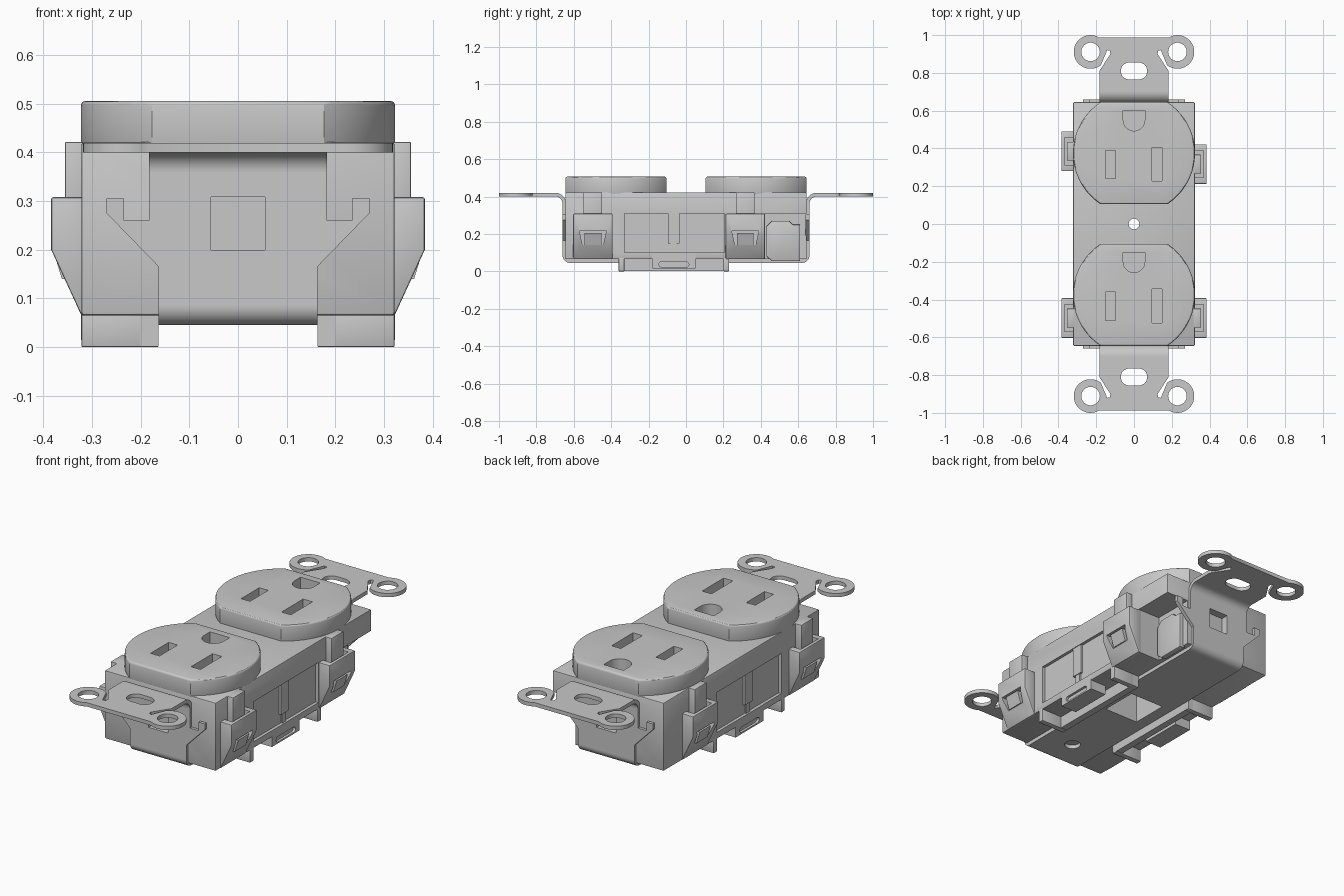
import bpy, bmesh, math
from mathutils import Vector

cube = bpy.data.objects.get("Cube")
if cube:
    bpy.data.objects.remove(cube, do_unlink=True)

grey = bpy.data.materials.new("light grey")
grey.use_nodes = True
grey.diffuse_color = (0.58, 0.58, 0.58, 1)
grey.node_tree.nodes["Principled BSDF"].inputs["Base Color"].default_value = (0.58, 0.58, 0.58, 1)

# Map a profile point and a depth to space, by extrusion axis
PLACE = {"x": lambda u, v, w: (w, u, v),
         "y": lambda u, v, w: (u, w, v),
         "z": lambda u, v, w: (u, v, w)}


def prism(name, pts, axis, lo, hi):
    bm = bmesh.new()
    face = bm.faces.new([bm.verts.new(PLACE[axis](u, v, lo)) for u, v in pts])
    moved = bmesh.ops.extrude_face_region(bm, geom=[face])["geom"]
    shift = Vector(PLACE[axis](0, 0, hi - lo))
    bmesh.ops.translate(bm, vec=shift, verts=[g for g in moved if isinstance(g, bmesh.types.BMVert)])
    bmesh.ops.recalc_face_normals(bm, faces=bm.faces)
    mesh = bpy.data.meshes.new(name)
    bm.to_mesh(mesh)
    bm.free()
    mesh.materials.append(grey)
    obj = bpy.data.objects.new(name, mesh)
    bpy.context.collection.objects.link(obj)
    return obj


def box(name, x, y, z):
    return prism(name, [(x[0], y[0]), (x[1], y[0]), (x[1], y[1]), (x[0], y[1])], "z", *z)


def span(s, a, b):
    return tuple(sorted((s * a, s * b)))


def arc(cx, cy, r, a, b, n=16):
    steps = [math.radians(a + (b - a) * i / n) for i in range(n + 1)]
    return [(cx + r * math.cos(t), cy + r * math.sin(t)) for t in steps]


def circle(cx, cy, r, n=32):
    return arc(cx, cy, r, 0, 360 - 360 / n, n - 1)


def pill(cx, cy, half, r):
    return arc(cx + half - r, cy, r, -90, 90) + arc(cx - half + r, cy, r, 90, 270)


def bake(obj):
    mesh = bpy.data.meshes.new_from_object(obj.evaluated_get(bpy.context.evaluated_depsgraph_get()))
    obj.modifiers.clear()
    obj.data = mesh


def cut(obj, cutters):
    for c in cutters:
        mod = obj.modifiers.new("cut", "BOOLEAN")
        mod.operation, mod.solver, mod.object = "DIFFERENCE", "EXACT", c
    bake(obj)
    for c in cutters:
        bpy.data.objects.remove(c, do_unlink=True)


def bevel(obj, width, segments=2):
    mod = obj.modifiers.new("bevel", "BEVEL")
    mod.width, mod.segments, mod.limit_method = width, segments, "ANGLE"
    mod.angle_limit = math.radians(40)
    bake(obj)


# Body block with centre hole, underside pocket, side panels and open terminal corner
body = box("body", (-0.322, 0.322), (-0.645, 0.645), (0.065, 0.422))
bevel(body, 0.006)
cutters = [prism("hole", circle(0, 0, 0.028), "z", -0.1, 0.6),
           box("pocket", (-0.1, 0.1), (-0.1, 0.1), (0, 0.2)),
           box("terminal_corner", (0.19, 0.4), (0.42, 0.7), (0, 0.31))]
for s in (-1, 1):
    cutters += [box("panel", span(s, 0.306, 0.4), (-0.33, 0.205), (0.1, 0.31)),
                box("end_window", (-0.056, 0.056), span(s, 0.62, 0.7), (0.2, 0.308))]
cut(body, cutters)

# Ribs on the side panels
for label, s in (("left", 1), ("right", -1)):
    box(label + "_panel_rib", span(s, 0.29, 0.318), (-0.097, -0.035), (0.15, 0.312))
    box(label + "_panel_rib_foot", span(s, 0.29, 0.314), (-0.082, -0.05), (0.09, 0.16))

# Terminal plate with clipped corners in the open corner
plate = prism("terminal_plate", [(0.43, 0.08), (0.46, 0.055), (0.61, 0.055), (0.61, 0.25), (0.57, 0.25),
                                 (0.55, 0.27), (0.46, 0.27), (0.43, 0.24)], "x", 0.18, 0.21)
bevel(plate, 0.004)

# Outlet faces with blade slots and ground holes
for label, cy in (("rear", 0.375), ("front", -0.375)):
    lim = math.degrees(math.asin(0.27 / 0.323))
    outline = arc(0, cy, 0.323, -lim, lim, 32) + arc(0, cy, 0.323, 180 - lim, 180 + lim, 32)
    face = prism(label + "_outlet_face", outline, "z", 0.41, 0.506)
    bevel(face, 0.01, 3)
    ground = [(0.057, cy + 0.225), (-0.057, cy + 0.225)] + arc(0, cy + 0.175, 0.057, 180, 360)
    cut(face, [box("slot", (-0.15, -0.098), (cy - 0.135, cy + 0.015), (0.43, 0.6)),
               box("slot", (0.094, 0.148), (cy - 0.148, cy + 0.03), (0.43, 0.6)),
               prism("ground", ground, "z", 0.43, 0.6)])

# Mounting strap: ears, bends, hooked end plates and underside run
half_ear = ([(0.183, 0.7), (0.183, 0.81), (0.125, 0.9), (0.127, 0.917), (0.142, 0.92)]
            + arc(0.23, 0.911, 0.089, 232, 480, 32))
half_end = [(0.163, 0.085), (0.163, 0.165), (0.27, 0.275), (0.27, 0.305), (0.234, 0.305),
            (0.234, 0.26), (0.183, 0.26), (0.183, 0.36)]
for label, s in (("rear", 1), ("front", -1)):
    def mirrored(half, k=1):
        return [(x, k * y) for x, y in half] + [(-x, k * y) for x, y in reversed(half)]

    ear = prism(label + "_strap_ear", mirrored(half_ear, s), "z", 0.4, 0.42)
    cut(ear, [prism("screw_slot", pill(0, s * 0.81, 0.07, 0.045), "z", 0.3, 0.5)]
        + [prism("ear_hole", circle(x, s * 0.911, 0.049), "z", 0.3, 0.5) for x in (-0.23, 0.23)])
    bend = arc(0.7, 0.36, 0.06, 180, 90) + arc(0.7, 0.36, 0.04, 90, 180)
    prism(label + "_strap_bend", [(s * y, z) for y, z in bend], "x", -0.183, 0.183)
    end = prism(label + "_strap_end", mirrored(half_end), "y", s * 0.64, s * 0.66)
    cut(end, [box("window", (-0.056, 0.056), span(s, 0.6, 0.7), (0.2, 0.308))])
    curl = arc(0.62, 0.085, 0.04, 0, -90) + arc(0.62, 0.085, 0.02, -90, 0)
    prism(label + "_strap_curl", [(s * y, z) for y, z in curl], "x", -0.163, 0.163)

base = box("strap_base", (-0.163, 0.163), (-0.62, 0.62), (0.045, 0.066))
cut(base, [box("pocket", (-0.1, 0.1), (-0.1, 0.1), (0, 0.2)),
           prism("rivet_hole", circle(0, -0.48, 0.04), "z", 0, 0.2)])

# Underside rails: inner wall, end flanges and slotted outer tab
for label, s in (("left", 1), ("right", -1)):
    box(label + "_rail_wall", span(s, 0.163, 0.2), (-0.36, 0.23), (0.002, 0.07))
    for y in (-0.36, 0.2):
        flange = box(label + "_rail_flange", span(s, 0.163, 0.322), (y, y + 0.03), (0, 0.075))
        bevel(flange, 0.003)
    tab = box(label + "_rail_tab", span(s, 0.23, 0.323), (-0.18, 0.05), (0.015, 0.1))
    cut(tab, [prism("tab_slot", pill(-0.065, 0.037, 0.08, 0.014), "x", *span(s, 0.31, 0.4))])

# Side clips: tapered block, post above, shallow recess with a wedge lug
clip_side = [(0.31, 0.065), (0.322, 0.065), (0.384, 0.2), (0.384, 0.308), (0.31, 0.308)]
lug_side = [(0.31, 0.14), (0.362, 0.14), (0.382, 0.205), (0.31, 0.205)]
for s, cy in ((1, -0.498), (1, 0.317), (-1, -0.498), (-1, 0.385)):
    clip = prism("side_clip", [(s * x, z) for x, z in clip_side], "y", cy - 0.105, cy + 0.105)
    bevel(clip, 0.004)
    recess = [(cy - 0.055, 0.14), (cy + 0.055, 0.14), (cy + 0.072, 0.215), (cy - 0.072, 0.215)]
    cut(clip, [prism("recess", recess, "x", *span(s, 0.35, 0.42)),
               box("pocket", span(s, 0.3, 0.368), (cy - 0.072, cy + 0.072), (0.25, 0.4))])
    prism("clip_lug", [(s * x, z) for x, z in lug_side], "y", cy - 0.045, cy + 0.045)
    post = box("clip_post", span(s, 0.31, 0.356), (cy - 0.05, cy + 0.05), (0.24, 0.422))
    bevel(post, 0.004)

# Smooth shading with sharp edges kept
bpy.ops.object.select_all(action="DESELECT")
for obj in bpy.context.scene.objects:
    if obj.type == "MESH":
        obj.select_set(True)
        bpy.context.view_layer.objects.active = obj
bpy.ops.object.shade_smooth_by_angle(angle=math.radians(30))
